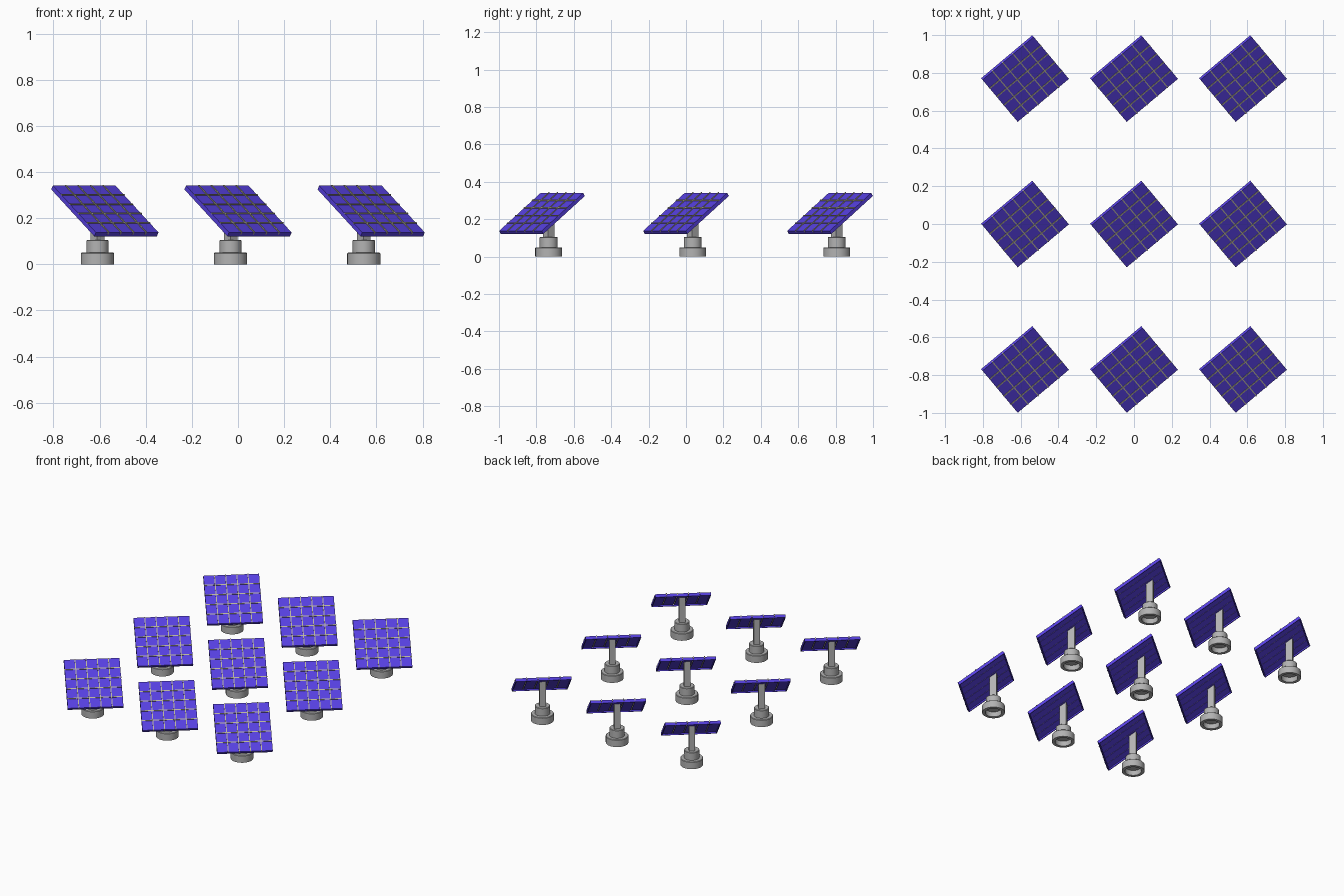
import bpy, bmesh, math
from mathutils import Matrix, Vector

if "Cube" in bpy.data.objects:
    bpy.data.objects.remove(bpy.data.objects["Cube"])

SIDE, THICK, CELLS, BAR = 0.354, 0.02, 5, 0.006
RIM, RECESS, RAISE = 0.007, 0.009, 0.004
TILT, YAW = math.radians(35), math.radians(40)
PANEL_Z = 0.231
POST = Vector((-0.032, 0.036, 0))


def material(name, rgb):
    m = bpy.data.materials.new(name)
    m.diffuse_color = (*rgb, 1)
    m.use_nodes = True
    m.node_tree.nodes["Principled BSDF"].inputs["Base Color"].default_value = m.diffuse_color
    return m


PURPLE = material("solar purple", (0.095, 0.052, 0.75))
TAN = material("grid tan", (0.50, 0.47, 0.36))
GREY = material("stand grey", (0.45, 0.45, 0.45))


def box(bm, lo, hi):
    lo, hi = Vector(lo), Vector(hi)
    mat = Matrix.Translation((lo + hi) / 2) @ Matrix.Diagonal((*(hi - lo), 1))
    return bmesh.ops.create_cube(bm, size=1, matrix=mat)["verts"]


def finish(bm, name, mat):
    bmesh.ops.recalc_face_normals(bm, faces=bm.faces)
    me = bpy.data.meshes.new(name)
    bm.to_mesh(me)
    bm.free()
    me.materials.append(mat)
    return me


H, T = SIDE / 2, THICK / 2
pitch = SIDE / CELLS
lines = [-H + k * pitch for k in range(1, CELLS)]

# Five sloping columns of cells, with a rim hanging below the outer edge
bm = bmesh.new()
for i in range(CELLS):
    x0 = -H + i * pitch + (BAR / 2 if i else 0)
    x1 = -H + (i + 1) * pitch - (BAR / 2 if i < CELLS - 1 else 0)
    box(bm, (x0, -H, RECESS - T), (x1, H, T))
for s in (-1, 1):
    a, b = sorted((s * H, s * (H - RIM)))
    box(bm, (a, -H, -T), (b, H, RECESS - T))
    box(bm, (RIM - H, a, -T), (H - RIM, b, RECESS - T))
cells = finish(bm, "panel_cells", PURPLE)

# Raised grid bars: the sloping ones fill the gaps, the level ones sit on top
bm = bmesh.new()
for a in lines:
    box(bm, (a - BAR / 2, -H - 0.001, RECESS - T + 0.002),
        (a + BAR / 2, H + 0.001, T + RAISE))
    box(bm, (-H - 0.001, a - BAR / 2, T - 0.002), (H + 0.001, a + BAR / 2, T + RAISE - 0.0005))
grid = finish(bm, "panel_grid", TAN)

# Stepped round base, hollow underneath
profile = [(0, 0.035), (0.052, 0.035), (0.052, 0), (0.072, 0), (0.072, 0.047),
           (0.069, 0.05), (0.048, 0.05), (0.048, 0.102), (0.045, 0.105), (0, 0.105)]
bm = bmesh.new()
verts = [bm.verts.new((r, 0, z)) for r, z in profile]
edges = [bm.edges.new(pair) for pair in zip(verts, verts[1:])]
bmesh.ops.spin(bm, geom=verts + edges, cent=(0, 0, 0), axis=(0, 0, 1),
               angle=math.tau, steps=32)
bmesh.ops.remove_doubles(bm, verts=bm.verts, dist=1e-5)
base = finish(bm, "base", GREY)

# Square post whose top follows the slope of the panel
bm = bmesh.new()
back = math.hypot(POST.x, POST.y)
for v in box(bm, (-0.02, -0.022, 0.1), (0.02, 0.022, 0.26)):
    if v.co.z > 0.18:
        v.co.z = PANEL_Z + (back + v.co.y) * math.tan(TILT)
post = finish(bm, "post", GREY)


def place(name, mesh, loc, rot):
    o = bpy.data.objects.new(name, mesh)
    o.location, o.rotation_euler = loc, rot
    bpy.context.collection.objects.link(o)
    return o


# Three by three field of panels
bases = []
for x in (-0.577, 0, 0.577):
    for y in (-0.77, 0, 0.77):
        at = Vector((x, y, 0))
        top = at + Vector((0, 0, PANEL_Z))
        place("panel_cells", cells, top, (TILT, 0, YAW))
        place("panel_grid", grid, top, (TILT, 0, YAW))
        place("post", post, at + POST, (0, 0, YAW))
        bases.append(place("base", base, at + POST, (0, 0, 0)))

# Smooth the round base while keeping its steps sharp
bpy.context.view_layer.objects.active = bases[0]
bases[0].select_set(True)
bpy.ops.object.shade_smooth_by_angle(angle=math.radians(30))
bases[0].select_set(False)
